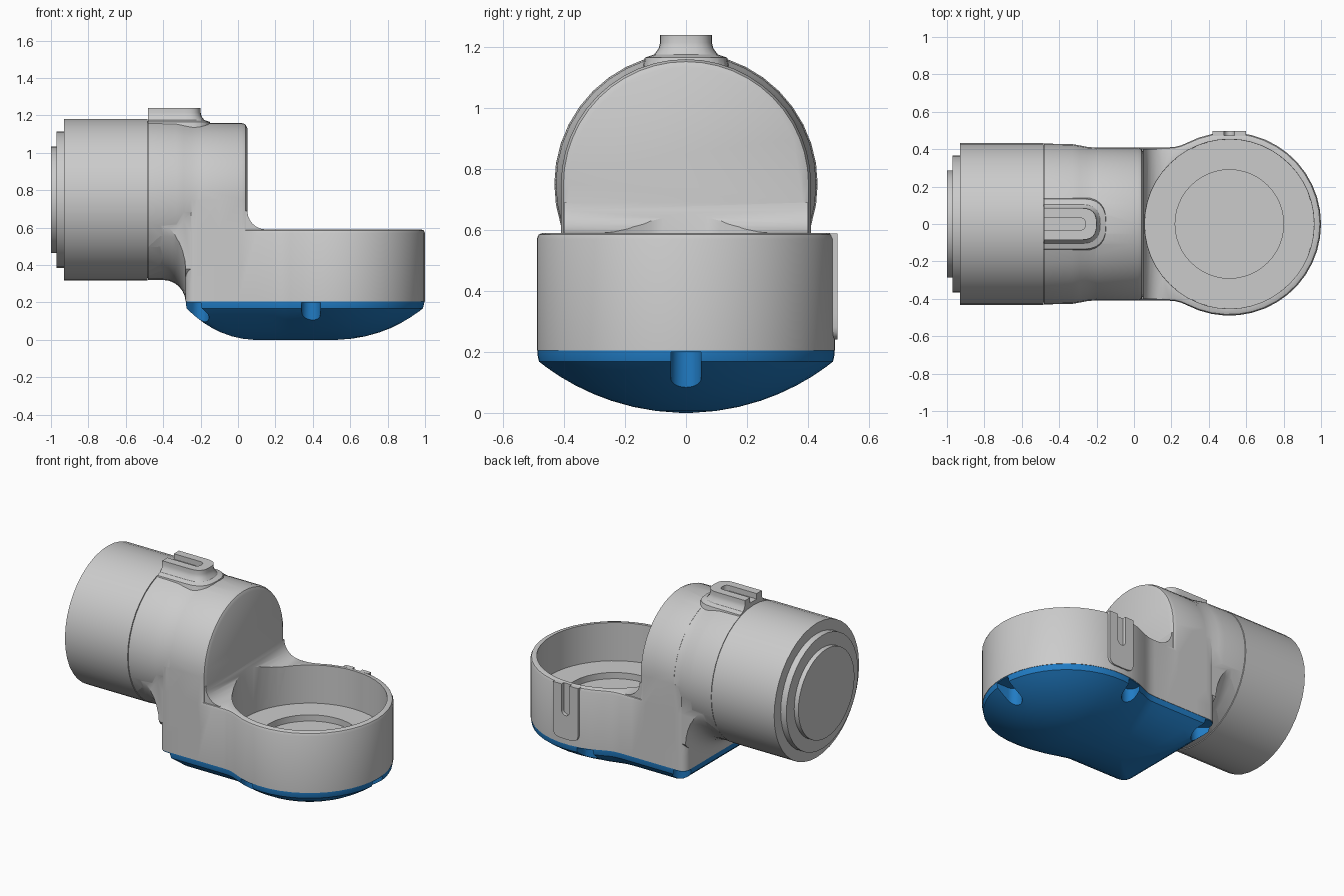
import bpy, bmesh
from math import cos, sin, pi, radians, sqrt, atan2
from mathutils import Vector

if "Cube" in bpy.data.objects:
    bpy.data.objects.remove(bpy.data.objects["Cube"])


def loft(name, rings):
    """Closed solid skinned through rings that share a point count."""
    bm = bmesh.new()
    vs = [[bm.verts.new(p) for p in ring] for ring in rings]
    n = len(vs[0])
    for a, b in zip(vs, vs[1:]):
        for i in range(n):
            j = (i + 1) % n
            bm.faces.new((a[i], a[j], b[j], b[i]))
    bm.faces.new(vs[0])
    bm.faces.new(vs[-1])
    bmesh.ops.recalc_face_normals(bm, faces=bm.faces)
    me = bpy.data.meshes.new(name)
    bm.to_mesh(me)
    bm.free()
    ob = bpy.data.objects.new(name, me)
    bpy.context.collection.objects.link(ob)
    return ob


def boolean(ob, tool, op):
    m = ob.modifiers.new("bool", 'BOOLEAN')
    m.operation, m.solver, m.object = op, 'EXACT', tool
    bpy.context.view_layer.objects.active = ob
    bpy.ops.object.modifier_apply(modifier=m.name)
    bpy.data.objects.remove(tool)


def smooth(ob, angle=30):
    bpy.ops.object.select_all(action='DESELECT')
    ob.select_set(True)
    bpy.context.view_layer.objects.active = ob
    bpy.ops.object.shade_smooth_by_angle(angle=radians(angle))


def lathe_x(name, prof, n=40):
    """Solid of revolution about the motor axis (z = 0.75), prof = (x, r)."""
    return loft(name, [[(x, r * cos(2 * pi * i / n), 0.75 + r * sin(2 * pi * i / n))
                        for i in range(n)] for x, r in prof])


def lathe_z(name, prof, n=48):
    return loft(name, [[(CX + r * cos(2 * pi * i / n), r * sin(2 * pi * i / n), z)
                        for i in range(n)] for r, z in prof])


def box(name, x0, x1, y0, y1, z0, z1):
    return loft(name, [[(x0, y0, z), (x1, y0, z), (x1, y1, z), (x0, y1, z)] for z in (z0, z1)])


def u_shape(r, length, k=1.0, n=12):
    """2D tongue: round end toward -u, straight sides to u = length."""
    pts = []
    for i in range(n + 1):
        a = pi / 2 + pi * i / n
        c, s = cos(a), sin(a)
        pts.append((-r * abs(c) ** k, r * (abs(s) ** k) * (1 if s > 0 else -1)))
    return pts + [(length, -r), (length, r)]


def place(pts, cx, cy, ang, z):
    c, s = cos(ang), sin(ang)
    return [(cx + c * u - s * v, cy + s * u + c * v, z) for u, v in pts]


CX, R, W, BACK = 0.51, 0.49, 0.41, -0.28


def arc(cx, cy, r, a0, a1, n):
    return [(cx + r * cos(radians(a0 + (a1 - a0) * i / n)),
             cy + r * sin(radians(a0 + (a1 - a0) * i / n))) for i in range(n + 1)]


# Footprint: round cup blended into a square-ended base
half = arc(CX, 0, R, 0, 117.9, 14) + arc(0.1875, 0.61, 0.2, -62.1, -90, 3)[1:]
half += [(0.1, W), (0.0, W), (-0.12, W)] + arc(BACK + 0.05, W - 0.05, 0.05, 90, 180, 4)
half += [(BACK, 0.24), (BACK, 0.12)]
outline = half + [(BACK, 0)] + [(x, -y) for x, y in reversed(half[1:])]


def footprint(t, z):
    """Outline pulled toward its central spine by factor t."""
    ring = []
    for x, y in outline:
        sx = min(max(x, 0.1), CX)
        ring.append((sx + (x - sx) * t, y * t, z))
    return ring


# Lower housing with rounded rim
housing = loft("housing", [footprint(t, z) for t, z in
                           ((1, 0.205), (1, 0.57), (0.987, 0.585), (0.96, 0.59))])

# Rounded block behind the arch
rb = arc(BACK + 0.05, W - 0.05, 0.05, 90, 180, 4)
rb = [(-0.1, W)] + rb + [(x, -y) for x, y in reversed(rb)] + [(-0.1, -W)]
boolean(housing, loft("back_block", [[(x, y, z) for x, y in rb] for z in (0.3, 0.75)]), 'UNION')


# Arch with softened front edge
def arch(x, r):
    return [(x, r * cos(pi * i / 24), 0.75 + r * sin(pi * i / 24)) for i in range(25)] + \
           [(x, -r, 0.4), (x, r, 0.4)]


boolean(housing, loft("arch", [arch(x, r) for x, r in
                               ((-0.2, W), (0.02, W), (0.04, 0.402), (0.05, 0.383))]), 'UNION')

# Collar that meets the motor
boolean(housing, lathe_x("collar", [(-0.48, 0.43), (-0.33, 0.427), (-0.29, 0.42),
                                    (-0.25, 0.412), (-0.21, 0.409), (-0.1, 0.409)]), 'UNION')

# Flare under the collar, trimmed to the base width
flare = lathe_x("flare", [(-0.46, 0.425)] +
                [(-0.40 + 0.12 * sin(pi / 2 * i / 6), 0.55 - 0.12 * cos(pi / 2 * i / 6))
                 for i in range(7)] + [(-0.15, 0.55)])
boolean(flare, box("trim", -0.6, 0, -0.405, 0.405, 0.205, 0.7), 'INTERSECT')
boolean(housing, flare, 'UNION')

# Concave fillet between arch face and cup
sec = [(x, z) for x, z in arc(0.15, 0.69, 0.1, 180, 270, 6)] + [(0.15, 0.5), (0.0, 0.5), (0.0, 0.69)]
boolean(housing, loft("fillet", [[(x, y, z) for x, z in sec] for y in (-0.4, 0.4)]), 'UNION')

# Cup cavity with stepped floor
boolean(housing, lathe_z("cavity", [(0.29, 0.305), (0.29, 0.345), (0.291, 0.345),
                                    (0.452, 0.345), (0.455, 1.0)]), 'DIFFERENCE')

# Slotted tab on top of the collar
tab = loft("top_tab", [place(u_shape(r, 0.195, 0.75), -0.285, 0, pi, z) for r, z in
                       ((0.15, 1.1), (0.135, 1.165), (0.105, 1.175), (0.09, 1.195), (0.085, 1.215), (0.085, 1.24))])
boolean(housing, tab, 'UNION')
boolean(housing, loft("slot", [place(u_shape(0.033, 0.4, 0.8), -0.293, 0, pi, z)
                               for z in (1.205, 1.4)]), 'DIFFERENCE')


# Slotted tab on the back of the cup
def upright(r, length, k, z0, y):
    return [(CX + v, y, z0 + u) for u, v in u_shape(r, length, k)]


boolean(housing, loft("side_tab", [upright(0.09, 0.259, 0.45, 0.33, y) for y in (0.47, 0.497)]), 'UNION')
boolean(housing, loft("slot", [upright(0.028, 0.4, 1, 0.42, y) for y in (0.474, 0.6)]), 'DIFFERENCE')
smooth(housing)

# Motor can with stepped end
motor = lathe_x("motor_can", [(-1, 0.285), (-0.97, 0.285), (-0.97, 0.365), (-0.93, 0.365),
                              (-0.93, 0.432), (-0.484, 0.432), (-0.484, 0.42), (-0.47, 0.42)])
smooth(motor)

# Domed bottom cover
ts = [0.04, 0.2, 0.35, 0.5, 0.62, 0.74, 0.84, 0.93, 0.985]
cover = loft("bottom_cover", [footprint(t, 0.777 - sqrt(0.777 ** 2 - (0.49 * t) ** 2)) for t in ts]
             + [footprint(0.995, 0.19), footprint(0.995, 0.206)])
# Screw recesses around the cover
recesses = [(0.91, 0, 0)]
for s in (1, -1):
    recesses += [(0.39, s * 0.43, s * pi / 2), (-0.205, s * 0.345, s * radians(135))]
for x, y, a in recesses:
    boolean(cover, loft("recess", [place(u_shape(0.05, 0.3), x, y, a, z) for z in (-0.1, 0.199)]), 'DIFFERENCE')
smooth(cover)
blue = bpy.data.materials.new("blue")
blue.diffuse_color = (0.015, 0.2, 0.55, 1)
blue.use_nodes = True
blue.node_tree.nodes["Principled BSDF"].inputs["Base Color"].default_value = blue.diffuse_color
cover.data.materials.clear()
cover.data.materials.append(blue)
